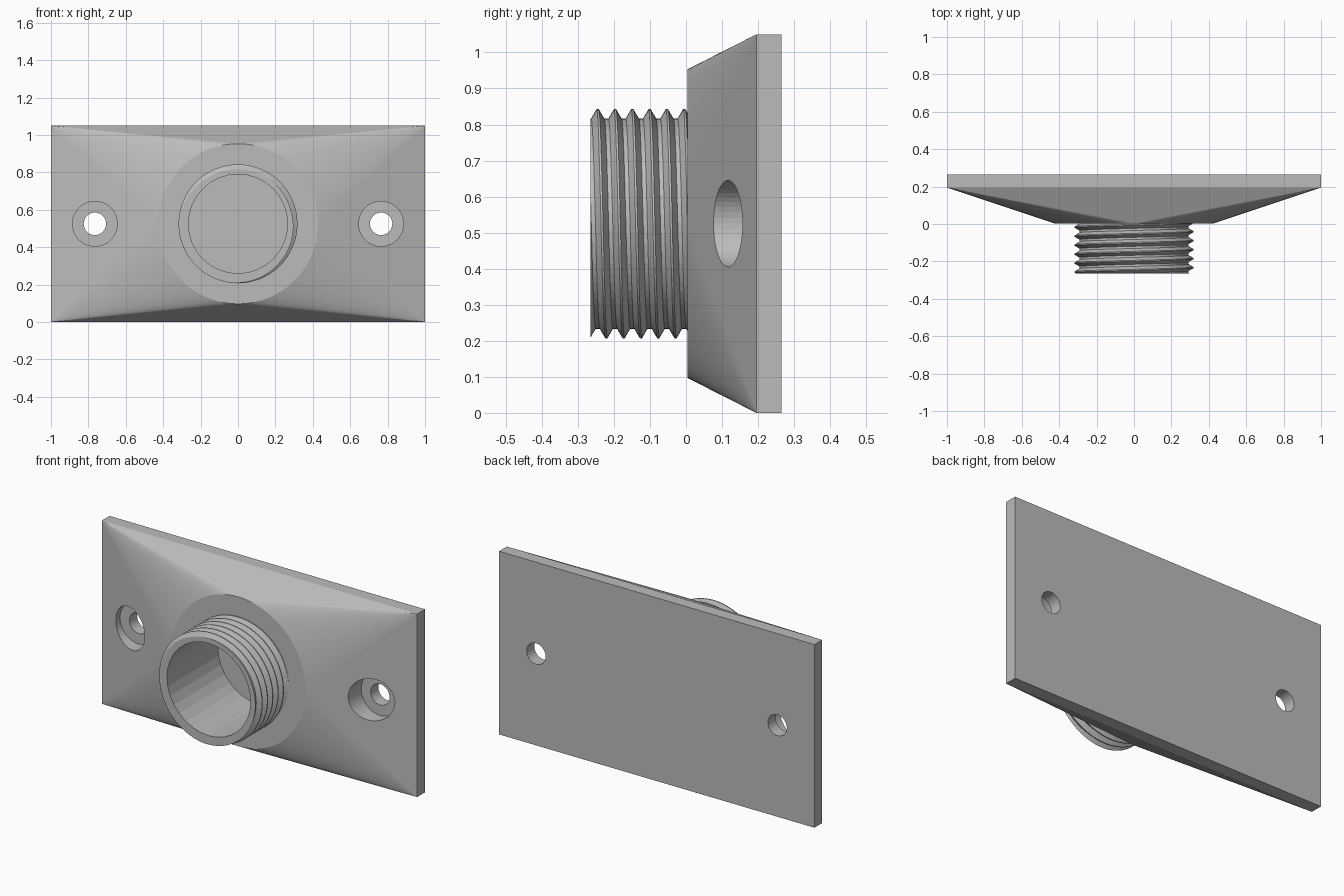
import bpy, bmesh
from math import sin, cos, pi, radians
from mathutils import Matrix, Vector

cube = bpy.data.objects.get("Cube")
if cube:
    bpy.data.objects.remove(cube, do_unlink=True)

MID = 0.525                      # height of the shared centre line
BACK, SHOULDER, FACE, RIM = 0.265, 0.195, 0.004, -0.265

grey = bpy.data.materials.new("plain grey")
grey.use_nodes = True
colour = (0.5, 0.5, 0.5, 1)
grey.diffuse_color = colour
grey.node_tree.nodes["Principled BSDF"].inputs["Base Color"].default_value = colour


def make(name, bm):
    bmesh.ops.recalc_face_normals(bm, faces=bm.faces[:])
    mesh = bpy.data.meshes.new(name)
    bm.to_mesh(mesh)
    bm.free()
    mesh.materials.append(grey)
    obj = bpy.data.objects.new(name, mesh)
    bpy.context.collection.objects.link(obj)
    return obj


def cutter(name, x, radius, y0, y1, sides=48):
    """Hidden cylinder lying along y."""
    bm = bmesh.new()
    place = Matrix.Translation((x, (y0 + y1) / 2, MID)) @ Matrix.Rotation(pi / 2, 4, 'X')
    bmesh.ops.create_cone(bm, cap_ends=True, segments=sides, radius1=radius,
                          radius2=radius, depth=y1 - y0, matrix=place)
    obj = make(name, bm)
    obj.hide_render = True
    obj.hide_set(True)
    return obj


def cut(obj, tool):
    mod = obj.modifiers.new(tool.name, 'BOOLEAN')
    mod.operation = 'DIFFERENCE'
    mod.solver = 'EXACT'
    mod.object = tool


# Base: rectangular slab blending into a round face
bm = bmesh.new()
for y in (SHOULDER, BACK):
    for x in (-1, 1):
        for z in (0, 2 * MID):
            bm.verts.new((x, y, z))
SIDES = 96
for i in range(SIDES):
    a = 2 * pi * i / SIDES
    bm.verts.new((0.428 * sin(a), FACE, MID + 0.428 * cos(a)))
bmesh.ops.convex_hull(bm, input=bm.verts[:])
bmesh.ops.dissolve_limit(bm, angle_limit=radians(0.1), verts=bm.verts[:], edges=bm.edges[:])
base = make("base_plate", bm)

# Threaded neck: a right-handed helical sheet trimmed to length and capped
PITCH, ROOT, CREST = 0.048, 0.292, 0.318
profile = [(-0.06, CREST), (0.06, CREST), (0.38, ROOT), (0.62, ROOT)]
rows = [(k + f, r) for k in range(-2, 8) for f, r in profile]
STEPS = 64
bm = bmesh.new()
grid = []
for f, r in rows:
    line = []
    for i in range(STEPS + 1):
        a = 2 * pi * i / STEPS
        y = -0.245 + PITCH * (f + i / STEPS)
        line.append(bm.verts.new((r * sin(a), y, MID + r * cos(a))))
    grid.append(line)
for lower, upper in zip(grid, grid[1:]):
    for i in range(STEPS):
        bm.faces.new((lower[i], lower[i + 1], upper[i + 1], upper[i]))
bmesh.ops.remove_doubles(bm, verts=bm.verts[:], dist=0.0001)
for y, side in ((RIM, -1), (0.02, 1)):
    bmesh.ops.bisect_plane(bm, geom=bm.verts[:] + bm.edges[:] + bm.faces[:],
                           plane_co=Vector((0, y, 0)), plane_no=Vector((0, side, 0)),
                           clear_outer=True)
    rim = [e for e in bm.edges if e.is_boundary
           and all(abs(v.co.y - y) < 0.0001 for v in e.verts)]
    bmesh.ops.holes_fill(bm, edges=rim, sides=0)
neck = make("threaded_neck", bm)

# Blind bore through the neck into the base
bore = cutter("bore_cutter", 0, 0.265, -0.4, SHOULDER, 32)
cut(base, bore)
cut(neck, bore)

# Counterbored screw holes
for side, x in (("right", -0.765), ("left", 0.765)):
    cut(base, cutter(side + "_counterbore_cutter", x, 0.12, -0.1, SHOULDER))
    cut(base, cutter(side + "_screw_hole_cutter", x, 0.06, -0.1, 0.4))
